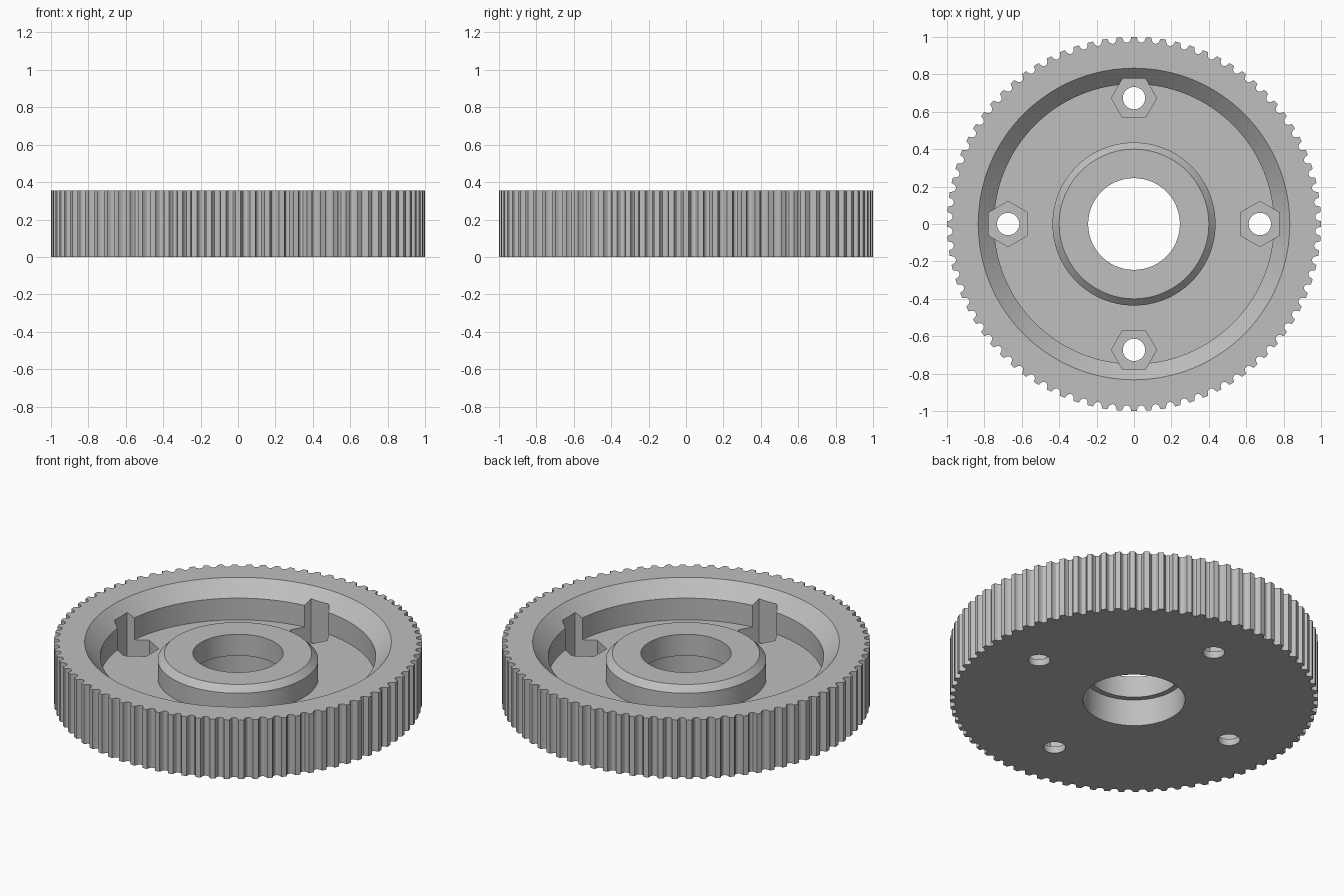
import bpy
import bmesh
from math import sin, cos, pi, radians

default_cube = bpy.data.objects.get("Cube")
if default_cube:
    bpy.data.objects.remove(default_cube, do_unlink=True)

TEETH = 80
HEIGHT = 0.355
FLOOR = 0.14
SEGMENTS = 128

# One plain grey for the whole part
grey = bpy.data.materials.new("plain_grey")
grey.use_nodes = True
colour = (0.52, 0.52, 0.52, 1)
grey.diffuse_color = colour
grey.node_tree.nodes["Principled BSDF"].inputs["Base Color"].default_value = colour


def polar(r, a):
    return r * cos(a), r * sin(a)


def circle(r, n=SEGMENTS, centre=(0, 0), turn=0):
    points = [polar(r, turn + 2 * pi * i / n) for i in range(n)]
    return [(x + centre[0], y + centre[1]) for x, y in points]


def finish(name, bm):
    bmesh.ops.recalc_face_normals(bm, faces=bm.faces)
    mesh = bpy.data.meshes.new(name)
    bm.to_mesh(mesh)
    bm.free()
    mesh.materials.append(grey)
    obj = bpy.data.objects.new(name, mesh)
    bpy.context.collection.objects.link(obj)
    return obj


def prism(name, outline, z0, z1):
    """Straight extrusion of a closed outline."""
    bm = bmesh.new()
    low = [bm.verts.new((x, y, z0)) for x, y in outline]
    high = [bm.verts.new((x, y, z1)) for x, y in outline]
    bm.faces.new(low)
    bm.faces.new(high)
    n = len(outline)
    for i in range(n):
        j = (i + 1) % n
        bm.faces.new((low[i], low[j], high[j], high[i]))
    return finish(name, bm)


def lathe(name, profile):
    """Closed (radius, z) profile turned round the z axis."""
    bm = bmesh.new()
    rings = [[bm.verts.new((*polar(r, 2 * pi * i / SEGMENTS), z)) for r, z in profile]
             for i in range(SEGMENTS)]
    n = len(profile)
    for i, ring in enumerate(rings):
        after = rings[(i + 1) % SEGMENTS]
        for k in range(n):
            m = (k + 1) % n
            bm.faces.new((ring[k], after[k], after[m], ring[m]))
    return finish(name, bm)


def cut(body, cutter):
    cutter.hide_render = True
    mod = body.modifiers.new("cut", "BOOLEAN")
    mod.operation = "DIFFERENCE"
    mod.solver = "EXACT"
    mod.object = cutter
    bpy.context.view_layer.objects.active = body
    bpy.ops.object.modifier_apply(modifier=mod.name)
    bpy.data.objects.remove(cutter, do_unlink=True)


# Toothed wheel: flat-topped teeth with rounded grooves between them
groove = [(-0.025, 0), (-0.022, 0.009), (-0.019, 0.018), (-0.011, 0.027)]
groove += [(0, 0.030)] + [(-w, d) for w, d in reversed(groove)]
outline = []
for tooth in range(TEETH):
    a = 2 * pi * tooth / TEETH
    outline.append(polar(1, a))
    outline += [polar(1 - d, a + pi / TEETH + w) for w, d in groove]
wheel = prism("toothed_wheel", outline, 0, HEIGHT)

# Centre bore, with a wider seat from below
cut(wheel, prism("bore_cutter", circle(0.245), -0.1, 0.5))
cut(wheel, prism("seat_cutter", circle(0.277), -0.1, 0.16))

# Dished recess that leaves a chamfered hub and a sloped rim
cut(wheel, lathe("recess_cutter", [
    (0.2, 0.4), (0.2, 0.288), (0.4, 0.288), (0.436, 0.252), (0.436, FLOOR),
    (0.748, FLOOR), (0.748, 0.27), (0.833, HEIGHT), (0.878, 0.4)]))

# Four hexagonal nut pockets with through holes
for quarter in range(4):
    a = quarter * pi / 2
    spot = polar(0.673, a)
    cut(wheel, prism("pocket_cutter", circle(0.121, 6, spot, a + pi / 2), 0.04, 0.5))
    cut(wheel, prism("hole_cutter", circle(0.06, 32, spot), -0.1, 0.1))

# Smooth the curved walls and keep the edges crisp
bpy.ops.object.select_all(action="DESELECT")
wheel.select_set(True)
bpy.context.view_layer.objects.active = wheel
bpy.ops.object.shade_smooth_by_angle(angle=radians(30))
